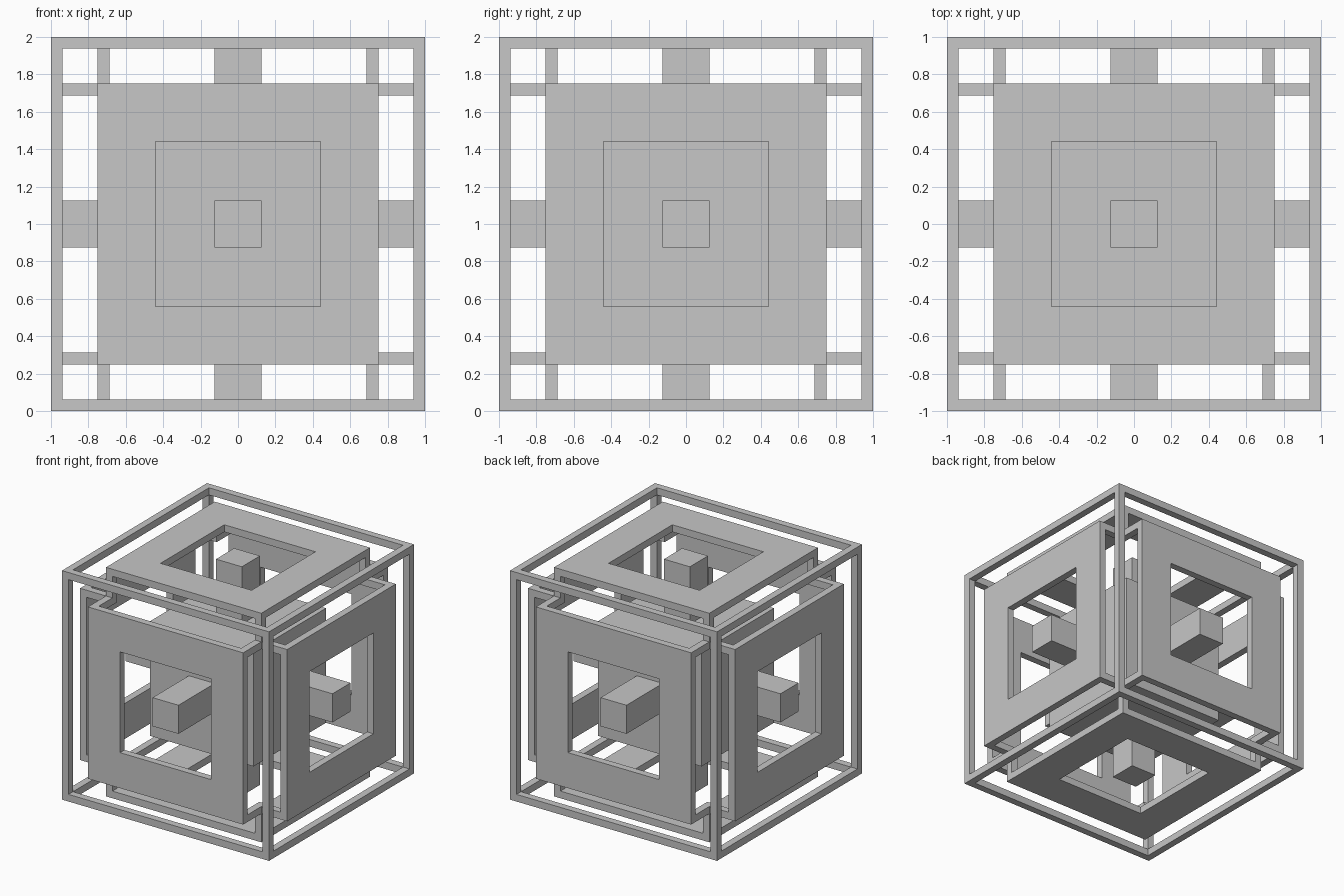
import bpy, bmesh
from itertools import product
from mathutils import Matrix, Vector

if "Cube" in bpy.data.objects:
    bpy.data.objects.remove(bpy.data.objects["Cube"], do_unlink=True)

grey = bpy.data.materials.new("plain_grey")
grey.use_nodes = True
colour = (0.57, 0.57, 0.57, 1)
grey.diffuse_color = colour
grey.node_tree.nodes["Principled BSDF"].inputs["Base Color"].default_value = colour

CENTRE = Vector((0, 0, 1))
T = 0.0625      # thickness of bars, plates and posts
PLATE = 0.75    # half width of a plate
HOLE = 0.44     # half width of its window


def finish(name, bm, matrix=Matrix()):
    """Turn a bmesh into an object placed about the model's centre."""
    bmesh.ops.recalc_face_normals(bm, faces=bm.faces)
    mesh = bpy.data.meshes.new(name)
    bm.to_mesh(mesh)
    bm.free()
    mesh.materials.append(grey)
    obj = bpy.data.objects.new(name, mesh)
    obj.matrix_world = Matrix.Translation(CENTRE) @ matrix
    bpy.context.collection.objects.link(obj)
    return obj


def add_box(bm, low, high):
    low, high = Vector(low), Vector(high)
    place = Matrix.Translation((low + high) / 2) @ Matrix.Diagonal((*(high - low), 1))
    bmesh.ops.create_cube(bm, size=1, matrix=place)


def box(name, half):
    bm = bmesh.new()
    add_box(bm, [-h for h in half], half)
    return finish(name, bm)


# Outer frame: a cube with a square tunnel cut along each axis
frame = box("outer_frame", (1, 1, 1))
for axis in range(3):
    half = [1 - T] * 3
    half[axis] = 1.5
    cutter = box("tunnel_cutter", half)
    cutter.hide_render = True
    cutter.hide_viewport = True
    cut = frame.modifiers.new("tunnel", 'BOOLEAN')
    cut.operation = 'DIFFERENCE'
    cut.solver = 'EXACT'
    cut.object = cutter

# Solid core
box("core_cube", (0.5, 0.5, 0.5))


def windowed_plate(name, turn):
    """A flat plate with a square window, its outer face flush with the frame."""
    bm = bmesh.new()
    bmesh.ops.create_grid(bm, x_segments=1, y_segments=1, size=PLATE,
                          matrix=Matrix.Translation((0, 0, 1)))
    window = bm.faces[:]
    bmesh.ops.inset_region(bm, faces=window, thickness=PLATE - HOLE,
                           use_boundary=True, use_even_offset=True)
    bmesh.ops.delete(bm, geom=window, context='FACES')
    ring = bmesh.ops.extrude_face_region(bm, geom=bm.faces[:], use_keep_orig=True)
    moved = [v for v in ring["geom"] if isinstance(v, bmesh.types.BMVert)]
    bmesh.ops.translate(bm, verts=moved, vec=(0, 0, -T))
    finish(name + "_plate", bm, turn)


def corner_posts(name, turn):
    """Four square posts running inward from the plate corners."""
    bm = bmesh.new()
    for sx, sy in product((-1, 1), repeat=2):
        x, y = sx * (PLATE - T / 2), sy * (PLATE - T / 2)
        add_box(bm, (x - T / 2, y - T / 2, PLATE - T), (x + T / 2, y + T / 2, 1 - T))
    finish(name + "_corner_posts", bm, turn)


def peg(name, turn):
    """A square peg from the core out to the level of the plate."""
    bm = bmesh.new()
    add_box(bm, (-0.125, -0.125, 0.5), (0.125, 0.125, 1))
    finish(name + "_peg", bm, turn)


# The same plate, posts and peg on all six sides
sides = {"top": (0, 0, 1), "bottom": (0, 0, -1), "front": (0, -1, 0),
         "back": (0, 1, 0), "left": (1, 0, 0), "right": (-1, 0, 0)}
for side, direction in sides.items():
    turn = Vector(direction).to_track_quat('Z', 'Y').to_matrix().to_4x4()
    for part in (windowed_plate, corner_posts, peg):
        part(side, turn)
